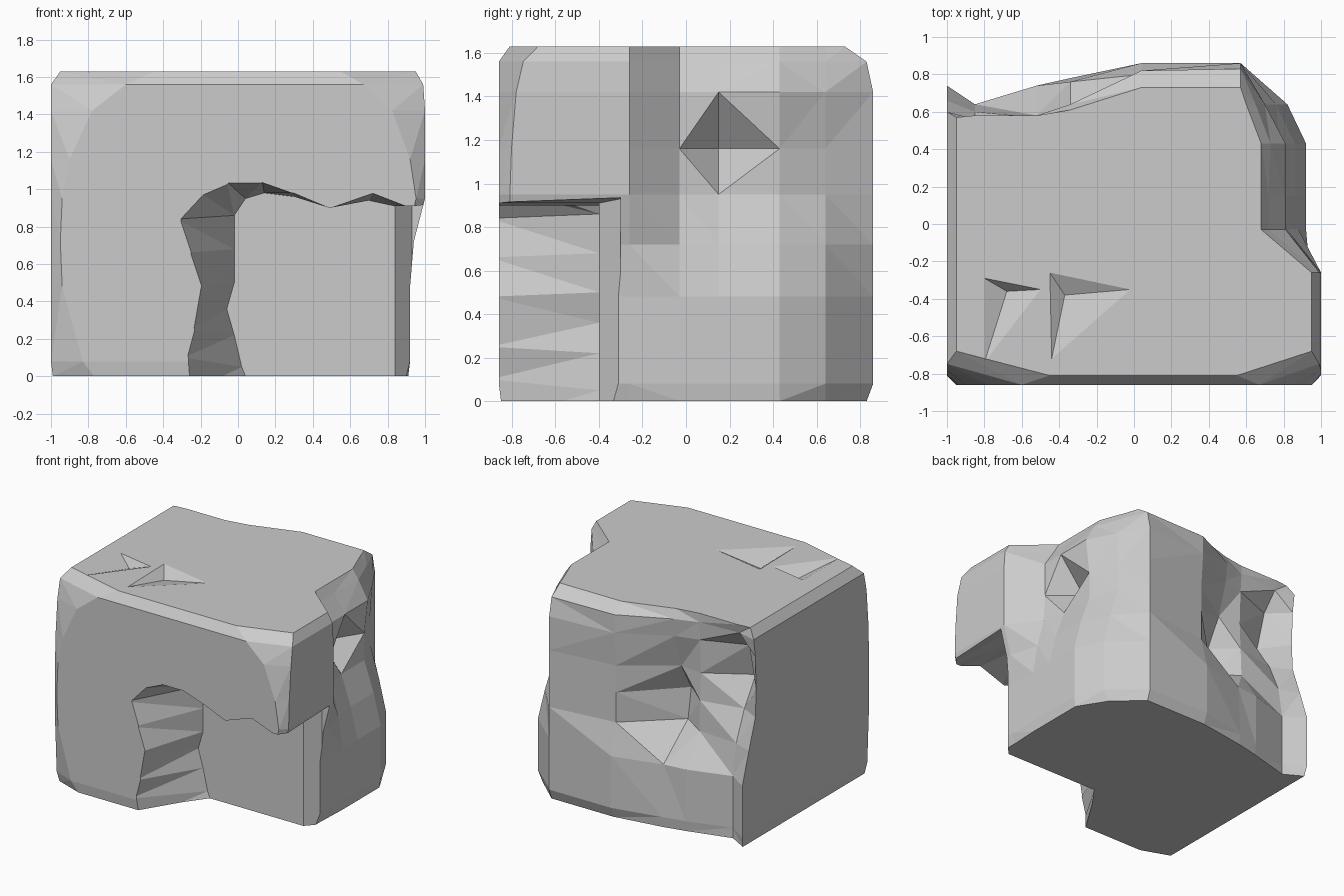
import bpy, bmesh

if "Cube" in bpy.data.objects:
    bpy.data.objects.remove(bpy.data.objects["Cube"])


def loft(name, rings):
    """Closed faceted solid through rings that all have the same point count."""
    bm = bmesh.new()
    rows = [[bm.verts.new(p) for p in ring] for ring in rings]
    n = len(rows[0])
    for a, b in zip(rows, rows[1:]):
        for i in range(n):
            j = (i + 1) % n
            bm.faces.new((a[i], a[j], b[j], b[i]))
    bm.faces.new(rows[0][::-1])
    bm.faces.new(rows[-1])
    bmesh.ops.triangulate(bm, faces=bm.faces[:])
    bmesh.ops.recalc_face_normals(bm, faces=bm.faces[:])
    return to_object(name, bm)


def chip(name, triangle, apex, top=1.63, over=0.03):
    """Upside-down pyramid cutter, pushed slightly above the top face."""
    k = over / (top - apex[2])
    bm = bmesh.new()
    vs = [bm.verts.new((x + (x - apex[0]) * k, y + (y - apex[1]) * k, top + over))
          for x, y in triangle]
    vs.append(bm.verts.new(apex))
    bmesh.ops.convex_hull(bm, input=vs)
    bmesh.ops.recalc_face_normals(bm, faces=bm.faces[:])
    return to_object(name, bm)


def to_object(name, bm):
    mesh = bpy.data.meshes.new(name)
    bm.to_mesh(mesh)
    bm.free()
    ob = bpy.data.objects.new(name, mesh)
    bpy.context.collection.objects.link(ob)
    return ob


def carve(target, cutter):
    mod = target.modifiers.new("carve", 'BOOLEAN')
    mod.operation, mod.solver, mod.object = 'DIFFERENCE', 'EXACT', cutter
    bpy.context.view_layer.objects.active = target
    bpy.ops.object.modifier_apply(modifier=mod.name)
    bpy.data.objects.remove(cutter)


# Rock body: one outline per height, with front inset and front corner cut
heights = (0, 0.08, 0.48, 0.72, 0.95, 1.16, 1.42, 1.56, 1.63)
insets = (0.01, 0.0, 0.0, 0.0, 0.0, 0.0, 0.0, 0.0, 0.05)
corner_cuts = (0.22, 0.17, 0.06, 0.05, 0.06, 0.10, 0.22, 0.40, 0.50)

# Right flank: x at each fixed y, per height
right_y = (-0.26, -0.03, 0.15, 0.43, 0.64)
right_x = (
    (0.90, 0.91, 0.91, 0.91, 0.78),
    (0.92, 0.92, 0.92, 0.92, 0.82),
    (0.92, 0.92, 0.92, 0.92, 0.82),
    (0.94, 0.88, 0.86, 0.86, 0.76),
    (1.00, 0.82, 0.78, 0.78, 0.69),
    (1.00, 0.81, 0.60, 0.78, 0.68),
    (1.00, 0.81, 0.81, 0.81, 0.70),
    (0.99, 0.72, 0.72, 0.73, 0.65),
    (0.95, 0.68, 0.68, 0.68, 0.60),
)
# Back: y at each fixed x, per height
back_x = (0.57, 0.04, -0.34, -0.52, -0.85, -1.0)
back_y = (
    (0.83, 0.83, 0.77, 0.73, 0.64, 0.72),
    (0.86, 0.86, 0.78, 0.74, 0.64, 0.74),
    (0.86, 0.86, 0.76, 0.74, 0.64, 0.74),
    (0.86, 0.80, 0.46, 0.58, 0.60, 0.66),
    (0.86, 0.80, 0.42, 0.57, 0.50, 0.58),
    (0.86, 0.80, 0.54, 0.56, 0.36, 0.57),
    (0.86, 0.82, 0.62, 0.57, 0.44, 0.58),
    (0.83, 0.82, 0.64, 0.58, 0.56, 0.60),
    (0.73, 0.73, 0.61, 0.58, 0.58, 0.57),
)


def outline(z, inset, cut, rx, by):
    front, left, side = -0.86 + inset, -1 + inset, rx[0]
    depth = 0.04 + cut * 0.18
    pts = [(left, front + depth), (left + cut, front), (-0.3, front), (0.3, front),
           (side - cut * 0.8, front), (side, front + depth)]
    pts += list(zip(rx, right_y))
    pts += [(max(x, left), y) for x, y in zip(back_x, by)]
    return [(x, y, z) for x, y in pts]


rock = loft("rock_body", [outline(*row) for row in
                          zip(heights, insets, corner_cuts, right_x, back_y)])

# Arched hollow under the front right overhang, with a jagged left wall
arch_front = [(-0.29, -0.1), (-0.29, 0.10), (-0.25, 0.25), (-0.21, 0.48), (-0.27, 0.66),
              (-0.33, 0.84), (-0.20, 0.98), (-0.06, 1.04), (0.13, 1.04), (0.30, 0.98),
              (0.49, 0.90), (0.72, 0.98), (0.90, 0.91), (0.96, 0.91), (1.2, 1.0),
              (1.2, -0.1), (0.95, -0.1), (0.86, -0.1)]
arch_back = [(0.08, -0.1), (0.02, 0.05), (-0.02, 0.22), (-0.06, 0.36), (-0.02, 0.50),
             (-0.02, 0.68), (-0.02, 0.86), (0.04, 0.95), (0.14, 0.98), (0.30, 0.96),
             (0.49, 0.90), (0.70, 0.94), (0.84, 0.91), (0.93, 0.93), (1.2, 0.95),
             (1.2, -0.1), (0.93, -0.1), (0.84, -0.1)]
hollow = loft("hollow_cutter", [
    [(x, -0.9, z) for x, z in arch_front],
    [(x, -0.3 if x > 0.9 else -0.4, z) for x, z in arch_back]])
carve(rock, hollow)

# Two shallow chips in the top
carve(rock, chip("left_chip_cutter", [(-0.80, -0.29), (-0.50, -0.35), (-0.80, -0.74)],
                 (-0.68, -0.36, 1.57)))
carve(rock, chip("right_chip_cutter", [(-0.45, -0.26), (-0.02, -0.35), (-0.44, -0.72)],
                 (-0.37, -0.38, 1.57)))

for poly in rock.data.polygons:
    poly.use_smooth = False
